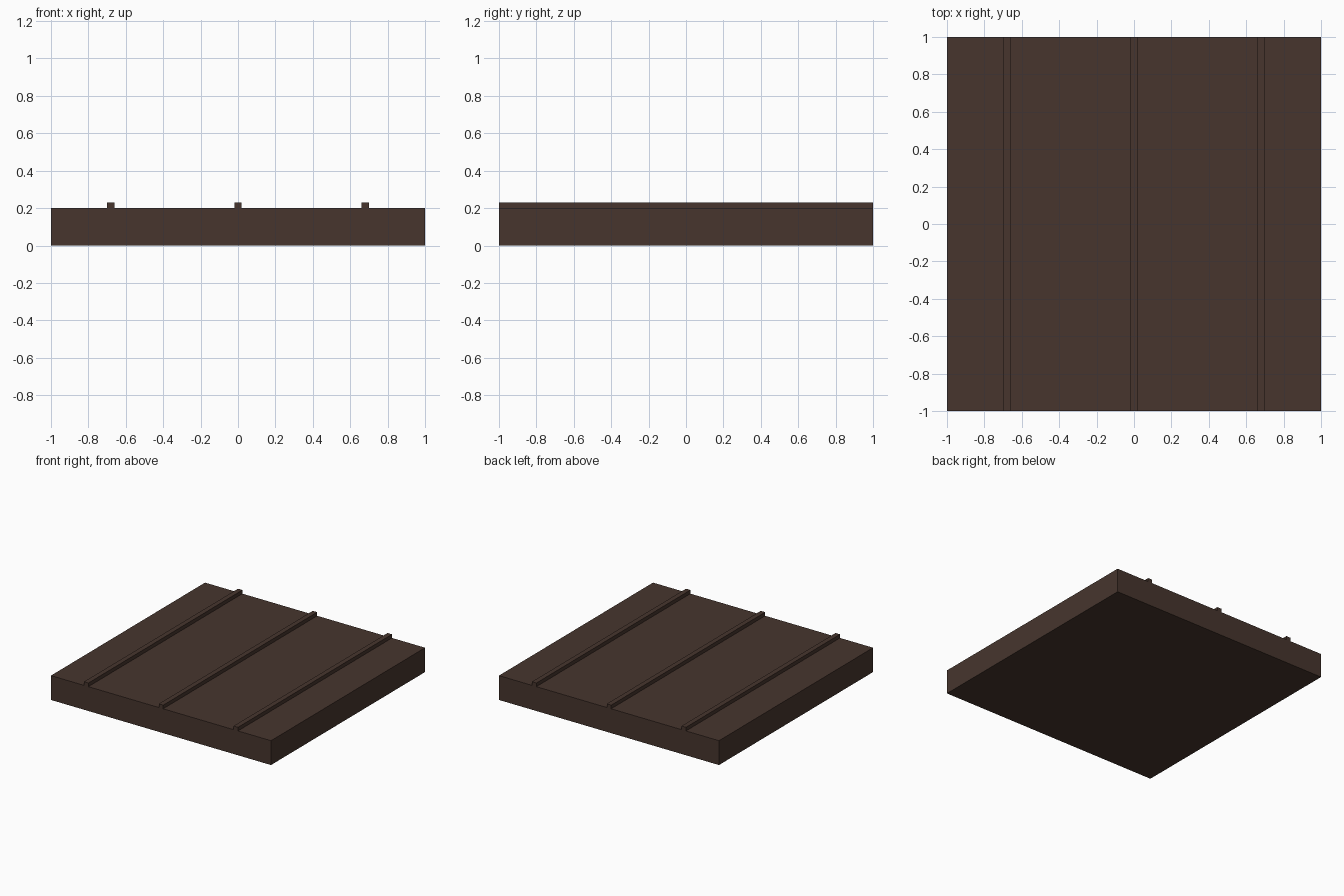
import bpy

if "Cube" in bpy.data.objects:
    bpy.data.objects.remove(bpy.data.objects["Cube"])

# One dark brown wood colour for the whole model
brown = bpy.data.materials.new("dark_brown_wood")
brown.diffuse_color = (0.063, 0.036, 0.0265, 1.0)
brown.use_nodes = True
brown.node_tree.nodes["Principled BSDF"].inputs["Base Color"].default_value = brown.diffuse_color


def box(name, x, z0, z1, width, depth):
    """Axis-aligned box centred on x and y = 0, spanning z0 to z1."""
    bpy.ops.mesh.primitive_cube_add(size=1, location=(x, 0, (z0 + z1) / 2))
    obj = bpy.context.object
    obj.name = name
    obj.scale = (width, depth, z1 - z0)
    bpy.ops.object.transform_apply(location=False, rotation=False, scale=True)
    obj.data.materials.append(brown)
    return obj


# Floor slab
box("floor_slab", 0, 0, 0.2, 2, 2)

# Three raised battens running front to back
for side, x in (("left", -0.68), ("middle", 0), ("right", 0.68)):
    box(side + "_batten", x, 0.2, 0.23, 0.04, 2)
